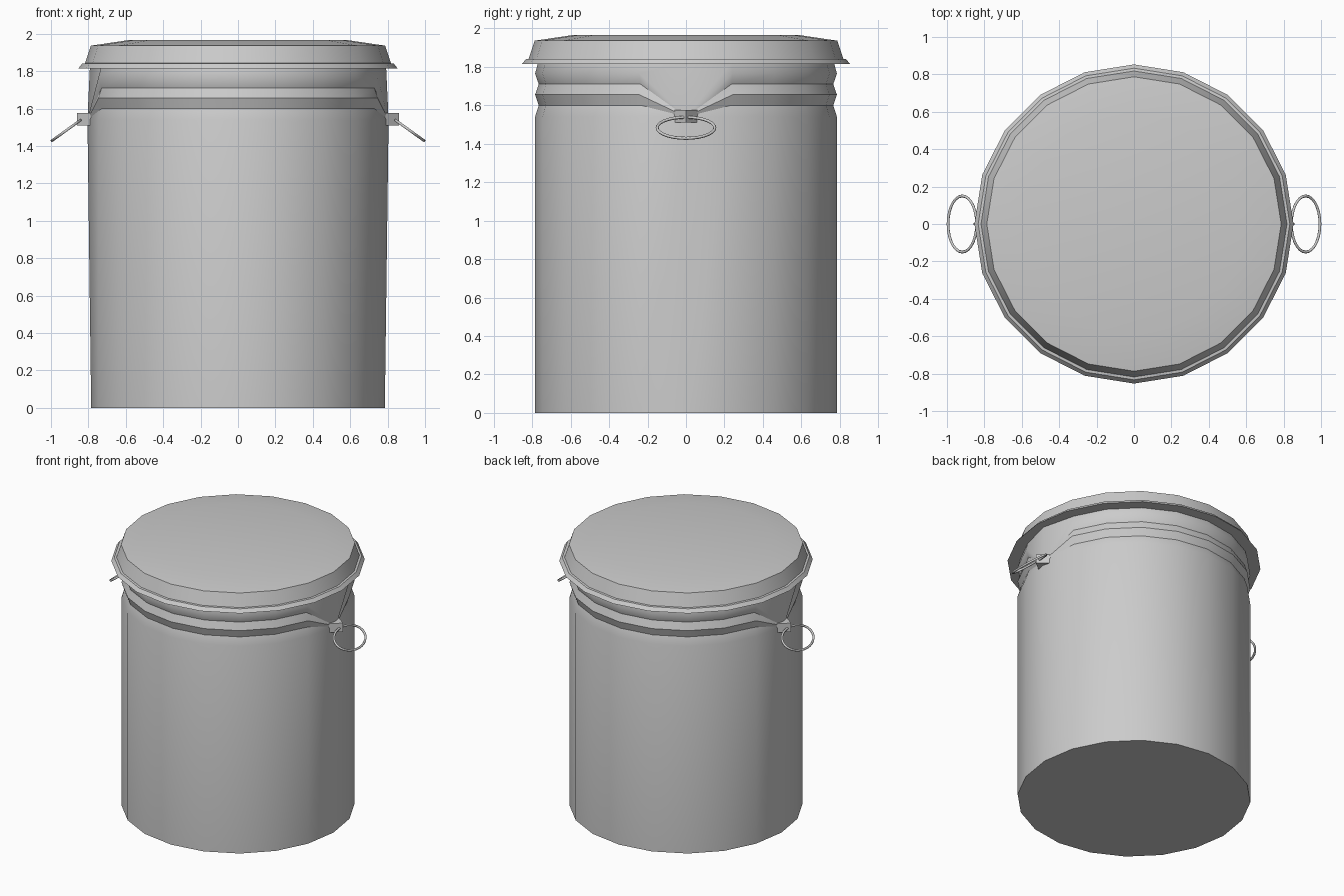
import bpy, bmesh, math
from mathutils import Matrix

if "Cube" in bpy.data.objects:
    bpy.data.objects.remove(bpy.data.objects["Cube"])

SIDES = 20


def finish(bm, name, angle=35):
    bmesh.ops.recalc_face_normals(bm, faces=bm.faces)
    mesh = bpy.data.meshes.new(name)
    bm.to_mesh(mesh)
    bm.free()
    obj = bpy.data.objects.new(name, mesh)
    bpy.context.collection.objects.link(obj)
    bpy.ops.object.select_all(action='DESELECT')
    obj.select_set(True)
    bpy.context.view_layer.objects.active = obj
    bpy.ops.object.shade_smooth_by_angle(angle=math.radians(angle))
    return obj


def lathe(bm, profile):
    """Spin (radius, z) points around z; returns the rings of vertices."""
    rings = []
    for r, z in profile:
        rings.append([bm.verts.new((r * math.cos(i * math.tau / SIDES),
                                    r * math.sin(i * math.tau / SIDES), z))
                      for i in range(SIDES)])
    for a, b in zip(rings, rings[1:]):
        for i in range(SIDES):
            j = (i + 1) % SIDES
            bm.faces.new((a[i], a[j], b[j], b[i]))
    return rings


# Body: straight wall with a ribbed neck
bm = bmesh.new()
rings = lathe(bm, [(0.785, 0), (0.785, 1.54), (0.766, 1.60), (0.785, 1.655),
                   (0.766, 1.71), (0.785, 1.765), (0.770, 1.82)])
bm.faces.new(rings[0])
# Beside each handle the ribs fan in to one point behind the bracket
for col, s in ((0, 1), (SIDES // 2, -1)):
    for ring in rings[1:-1]:
        ring[col].co = (s * 0.805, 0, 1.54)
    rings[-1][col].co = (s * 0.792, 0, 1.82)
bmesh.ops.remove_doubles(bm, verts=bm.verts, dist=0.0005)
finish(bm, "bin_body")

# Lid: flared rim, steep side, shallow crown and flat top
bm = bmesh.new()
rings = lathe(bm, [(0.77, 1.815), (0.853, 1.815), (0.833, 1.84),
                   (0.818, 1.842), (0.787, 1.936), (0.59, 1.965)])
bm.faces.new(rings[-1])
finish(bm, "lid", 40)

for s, side in ((1, "right"), (-1, "left")):
    # Bracket: wedge with its edge pointing outward
    bm = bmesh.new()
    plan = [(0.785, -0.062), (0.862, 0), (0.785, 0.062)]
    base = bm.faces.new([bm.verts.new((s * x, y, 1.51)) for x, y in plan])
    ext = bmesh.ops.extrude_face_region(bm, geom=[base], use_keep_orig=True)
    bmesh.ops.translate(bm, vec=(0, 0, 0.066), verts=[
        v for v in ext["geom"] if isinstance(v, bmesh.types.BMVert)])
    finish(bm, side + "_bracket", 20)

    # Handle: thin oval ring hanging outward from the bracket
    bm = bmesh.new()
    n, m, tube = 28, 6, 0.008
    grid = []
    for i in range(n):
        a = i * math.tau / n
        row = []
        for k in range(m):
            b = k * math.tau / m
            t = tube * math.cos(b)
            row.append(bm.verts.new(((0.094 + t) * math.cos(a),
                                     (0.15 + t) * math.sin(a),
                                     tube * math.sin(b))))
        grid.append(row)
    for i in range(n):
        p, q = grid[i], grid[(i + 1) % n]
        for k in range(m):
            l = (k + 1) % m
            bm.faces.new((p[k], q[k], q[l], p[l]))
    tilt = s * math.atan2(0.115, 0.16)
    bm.transform(Matrix.Translation((s * 0.918, 0, 1.483))
                 @ Matrix.Rotation(tilt, 4, 'Y'))
    finish(bm, side + "_handle", 70)
